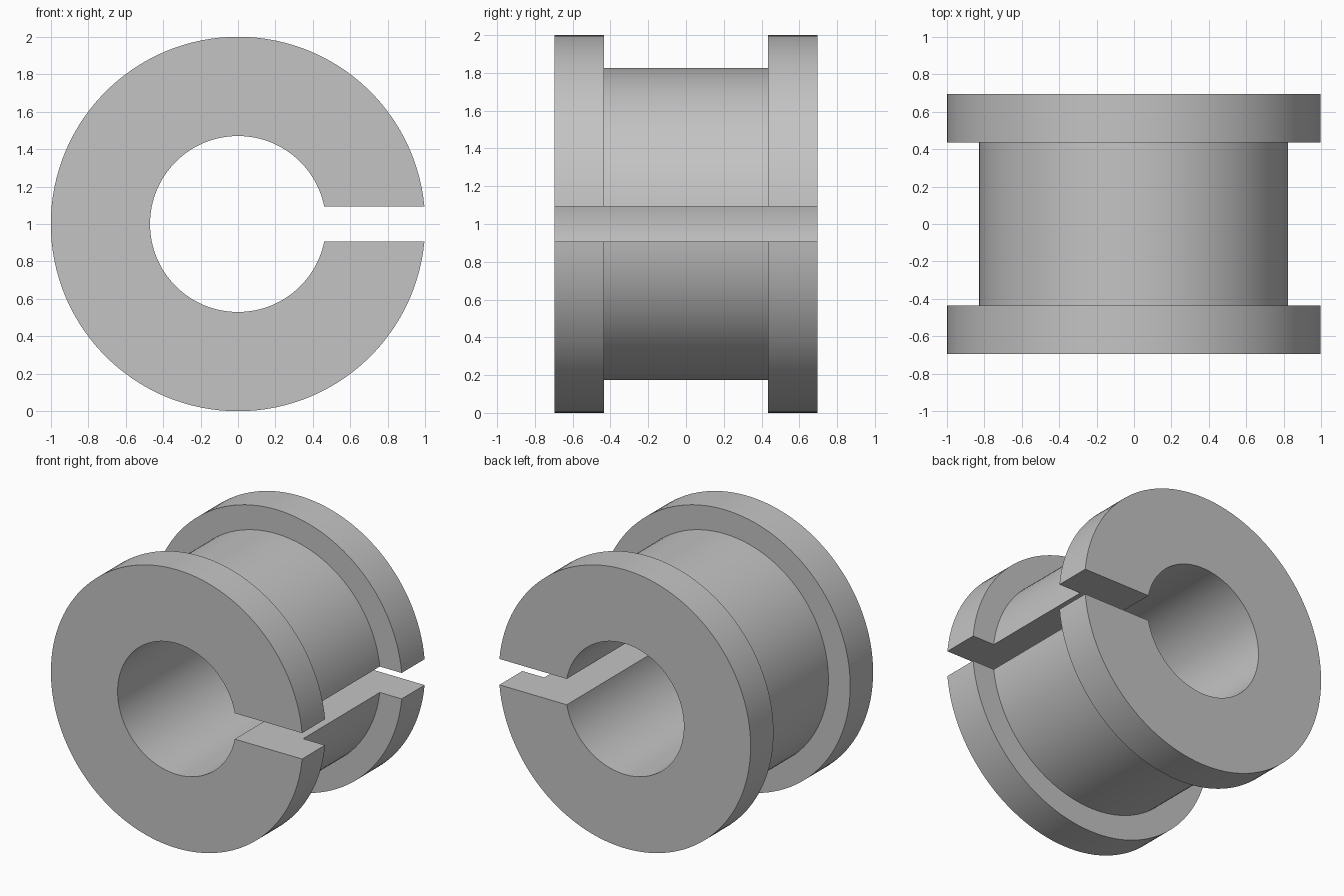
import bpy
import bmesh
from math import asin, cos, sin, pi, radians

cube = bpy.data.objects.get("Cube")
if cube:
    bpy.data.objects.remove(cube, do_unlink=True)

# Main sizes
BORE, BARREL, FLANGE = 0.47, 0.827, 1.0
HALF_LENGTH, HALF_BARREL = 0.695, 0.435
HALF_SLOT = 0.093
SEGMENTS = 120

# Grey material
grey = bpy.data.materials.new("plain grey")
grey.use_nodes = True
color = (0.55, 0.55, 0.55, 1)
grey.diffuse_color = color
grey.node_tree.nodes["Principled BSDF"].inputs["Base Color"].default_value = color

# Half cross-section (radius, y), mirrored to the other end
half = [(BORE, -HALF_LENGTH), (FLANGE, -HALF_LENGTH),
        (FLANGE, -HALF_BARREL), (BARREL, -HALF_BARREL)]
profile = half + [(r, -y) for r, y in reversed(half)]

# Sweep the section around the bore, leaving a parallel-sided slot at +x
bm = bmesh.new()
rings = []
for i in range(SEGMENTS + 1):
    ring = []
    for r, y in profile:
        start = asin(HALF_SLOT / r)
        a = start + (2 * pi - 2 * start) * i / SEGMENTS
        ring.append(bm.verts.new((r * cos(a), y, 1 + r * sin(a))))
    rings.append(ring)
n = len(profile)
for a, b in zip(rings, rings[1:]):
    for j in range(n):
        k = (j + 1) % n
        bm.faces.new((a[j], a[k], b[k], b[j]))

# Flat slot walls
bm.faces.new(rings[0])
bm.faces.new(rings[-1])
bmesh.ops.recalc_face_normals(bm, faces=bm.faces)

mesh = bpy.data.meshes.new("split_flanged_bushing")
bm.to_mesh(mesh)
bm.free()
mesh.materials.append(grey)
bushing = bpy.data.objects.new("split_flanged_bushing", mesh)
bpy.context.collection.objects.link(bushing)

# Smooth curved walls, sharp rims
bpy.ops.object.select_all(action="DESELECT")
bushing.select_set(True)
bpy.context.view_layer.objects.active = bushing
bpy.ops.object.shade_smooth_by_angle(angle=radians(30))
